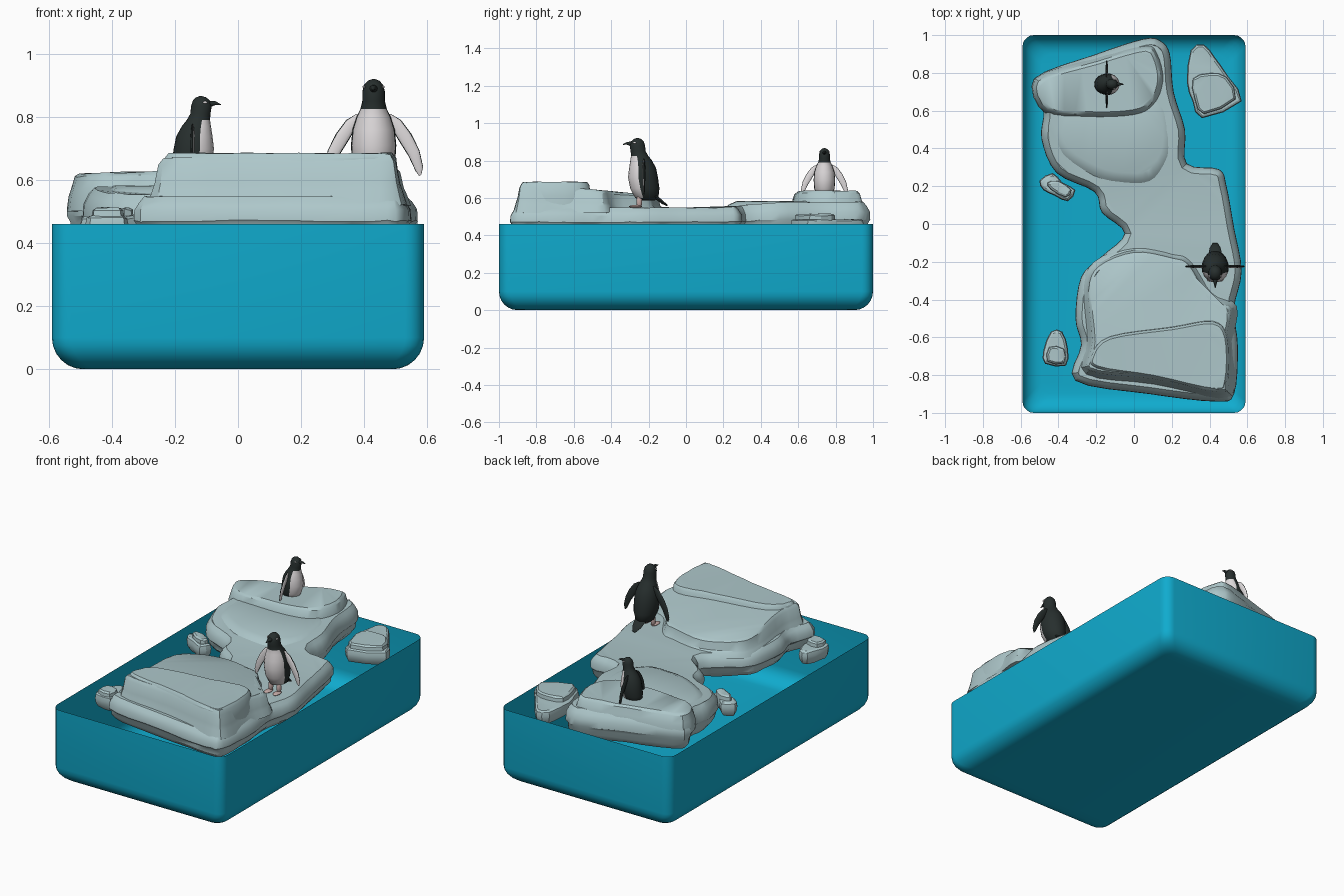
import bpy, bmesh, math, random
from mathutils import Vector

random.seed(4)
cube = bpy.data.objects.get("Cube")
if cube:
    bpy.data.objects.remove(cube)


def material(name, r, g, b):
    m = bpy.data.materials.new(name)
    m.use_nodes = True
    m.diffuse_color = (r, g, b, 1)
    m.node_tree.nodes["Principled BSDF"].inputs["Base Color"].default_value = (r, g, b, 1)
    return m


BLUE = material("pool blue", 0.005, 0.41, 0.62)
ICE = material("pale ice", 0.42, 0.57, 0.59)
BLACK = material("charcoal feathers", 0.02, 0.028, 0.027)
WHITE = material("white feathers", 0.74, 0.71, 0.72)
PINK = material("pink feet", 0.55, 0.4, 0.38)


def finish(bm, name, mats, angle=35, place=None, rule=None):
    """Turn a bmesh into a shaded object; rule picks the faces of the second colour."""
    bm.normal_update()
    if rule:
        for f in bm.faces:
            f.material_index = int(rule(f.calc_center_median(), f.normal))
    me = bpy.data.meshes.new(name)
    bm.to_mesh(me)
    bm.free()
    ob = bpy.data.objects.new(name, me)
    bpy.context.collection.objects.link(ob)
    for m in mats:
        me.materials.append(m)
    if place:
        ob.location, ob.rotation_euler.z, s = place
        ob.scale = (s, s, s)
    bpy.ops.object.select_all(action="DESELECT")
    ob.select_set(True)
    bpy.context.view_layer.objects.active = ob
    bpy.ops.object.shade_smooth_by_angle(angle=math.radians(angle))
    return ob


def loft(rings, bottom=True, top=True):
    """Skin a stack of counterclockwise rings."""
    bm = bmesh.new()
    rows = [[bm.verts.new(p) for p in ring] for ring in rings]
    n = len(rows[0])
    for a, b in zip(rows, rows[1:]):
        for i in range(n):
            j = (i + 1) % n
            bm.faces.new((a[i], a[j], b[j], b[i]))
    caps = []
    if bottom:
        caps.append(bm.faces.new(rows[0][::-1]))
    if top:
        caps.append(bm.faces.new(rows[-1]))
    bmesh.ops.triangulate(bm, faces=caps)
    return bm


# ---- pool: open tub with rounded corners and a rounded floor edge
def rounded_rect(inset, z, hx=0.59, hy=1.0, r=0.06):
    ring = []
    for k, (sx, sy) in enumerate(((1, 1), (-1, 1), (-1, -1), (1, -1))):
        for i in range(6):
            a = math.pi / 2 * (k + i / 5)
            ring.append(Vector((sx * (hx - inset - r) + r * math.cos(a),
                                sy * (hy - inset - r) + r * math.sin(a), z)))
    return ring


R = 0.1
steps = [math.pi / 2 * i / 6 for i in range(7)]
tub = [rounded_rect(R * (1 - math.sin(a)), R * (1 - math.cos(a))) for a in steps]
tub.append(rounded_rect(0, 0.46))
finish(loft(tub, top=False), "pool_tub", [BLUE])


# ---- ice: outlines in hundredths, smoothed and stacked with insets
def smooth_outline(pts, sub):
    pts = [Vector(p) / 100 for p in pts]
    n, out = len(pts), []
    for i in range(n):
        a, b, c, d = (pts[(i + k) % n] for k in (-1, 0, 1, 2))
        for s in range(sub):
            t = s / sub
            out.append(b + 0.5 * t * (c - a + t * (2 * a - 5 * b + 4 * c - d
                                                   + t * (3 * b - a - 3 * c + d))))
    return out


def inset_outline(pts, d):
    out = []
    for i, p in enumerate(pts):
        t = (pts[(i + 1) % len(pts)] - pts[i - 1]).normalized()
        out.append(p + Vector((-t.y, t.x)) * d)
    return out


def ice(name, pts, levels, sub=4, slope=lambda x, y: 0, rough=0.003, angle=32):
    """levels: (height, inset); the slope grows in towards the top level."""
    base = smooth_outline(pts, sub)
    rings = []
    for k, (z, d) in enumerate(levels):
        w = k / (len(levels) - 1)
        rings.append([Vector((p.x, p.y, z + w * slope(p.x, p.y) + random.uniform(-rough, rough)))
                      for p in inset_outline(base, d)])
    finish(loft(rings), name, [ICE], angle)


def rise(x, y):
    t = min(max((y - 0.15) / 0.4, 0), 1)
    return 0.03 * t * t * (3 - 2 * t)


floe = [(-31, -83), (8, -90), (43, -94), (53, -90), (55, -65), (53, -45), (57, -25), (53, -2),
        (49, 20), (45, 29), (28, 32), (27, 50), (21, 70), (19, 90), (14, 97), (5, 98),
        (-20, 90), (-53, 77), (-48, 60), (-49, 45), (-41, 27), (-21, 17), (-17, 6),
        (-5, -5), (-17, -17), (-28, -28), (-31, -50), (-28, -64)]
ice("ice_floe", floe, [(0.40, 0.04), (0.43, 0.015), (0.455, 0.012), (0.47, 0), (0.505, 0.002),
                       (0.53, 0.018), (0.548, 0.035)], slope=rise)

front_shelf = [(-25, -79), (10, -84), (45, -91), (52, -85), (51, -62), (53, -44), (41, -37),
               (30, -20), (20, -16), (0, -13), (-20, -21), (-26, -35), (-24, -62)]
ice("front_shelf", front_shelf,
    [(0.52, -0.015), (0.56, 0), (0.575, 0.008), (0.63, 0.02), (0.645, 0.035)],
    slope=lambda x, y: -0.1 * (y + 0.5))

front_summit = [(-23, -69), (-13, -59), (20, -54), (42, -51), (50, -60), (50, -83), (43, -89),
                (10, -82), (-20, -77)]
ice("front_summit", front_summit[::-1], [(0.56, -0.005), (0.61, 0.0), (0.67, 0.008), (0.685, 0.02)],
    rough=0.002)

rear_slope = [(-43, 40), (-22, 24), (-2, 20), (12, 23), (22, 40), (19, 65), (0, 75), (-42, 70)]
ice("rear_slope", rear_slope, [(0.535, 0), (0.565, 0.03), (0.582, 0.07)], rough=0.001)

rear_shelf = [(-52, 77), (-47, 59), (-25, 56), (0, 57), (11, 63), (16, 76), (13, 90), (6, 95), (-20, 88)]
ice("rear_shelf", rear_shelf, [(0.5, -0.005), (0.55, 0), (0.575, 0.008), (0.615, 0.02), (0.626, 0.035)],
    slope=lambda x, y: 0.03 * (x + 0.3))

# ---- small drifting chunks, each a low slab with a second step
chunks = {
    "rear": ([(30, 92), (28, 75), (31, 65), (36, 56), (57, 65), (50, 78), (43, 88), (37, 95)],
             [(31, 77), (32, 66), (37, 58), (54, 66), (49, 78), (40, 80)]),
    "side": ([(-50, 23), (-48, 18), (-42, 15), (-35, 12), (-31, 18), (-38, 22), (-43, 27)],
             [(-46, 22), (-44, 18), (-36, 14), (-33, 18), (-40, 23)]),
    "front": ([(-47, -74), (-36, -75), (-35, -66), (-38, -57), (-44, -57), (-48, -67)],
              [(-46, -73), (-37, -74), (-37, -66), (-45, -65)]),
}
for place, (low, high) in chunks.items():
    ice(place + "_chunk_base", low, [(0.40, 0.02), (0.425, 0.005), (0.455, 0), (0.478, 0.005), (0.485, 0.015)],
        sub=2, angle=25)
    ice(place + "_chunk_step", high, [(0.47, 0), (0.505, 0.004), (0.513, 0.014)], sub=2, angle=25)


# ---- penguins, built facing the front with the feet at z = 0
def ellipse(centre, u, v, n=20):
    return [centre + u * math.cos(2 * math.pi * i / n) + v * math.sin(2 * math.pi * i / n)
            for i in range(n)]


def blob(centre, size):
    bm = bmesh.new()
    bmesh.ops.create_uvsphere(bm, u_segments=12, v_segments=8, radius=1)
    bmesh.ops.scale(bm, vec=size, verts=bm.verts)
    bmesh.ops.translate(bm, vec=centre, verts=bm.verts)
    return bm


def spike(points, radii, flat=1.0):
    """Tapered rod running along y."""
    return loft([ellipse(Vector(p), Vector((r, 0, 0)), Vector((0, 0, r * flat)), 10)[::-1]
                 for p, r in zip(points, radii)])


def penguin(name, place):
    X, Y = Vector((1, 0, 0)), Vector((0, 1, 0))
    # height, forward shift, half width, half depth
    body = [(0.035, 0.03, 0.02, 0.03), (0.05, 0.02, 0.05, 0.062), (0.1, 0.01, 0.068, 0.078),
            (0.16, 0, 0.072, 0.08), (0.21, -0.002, 0.067, 0.072), (0.25, -0.01, 0.054, 0.058),
            (0.275, -0.018, 0.042, 0.046), (0.3, -0.026, 0.036, 0.04), (0.33, -0.03, 0.036, 0.041),
            (0.352, -0.03, 0.03, 0.034), (0.365, -0.029, 0.018, 0.02), (0.37, -0.028, 0.004, 0.005)]
    rings = [ellipse(Vector((0, y, z)), X * rx, Y * ry) for z, y, rx, ry in body]
    finish(loft(rings), name + "_body", [BLACK, WHITE], 60, place,
           lambda c, n: n.y < -0.3 and c.z < 0.265)
    finish(spike([(0, -0.06, 0.338), (0, -0.085, 0.342), (0, -0.108, 0.336)], [0.014, 0.008, 0.002]),
           name + "_beak", [BLACK], 50, place)
    finish(spike([(0, 0.13, 0.01), (0, 0.1, 0.03), (0, 0.05, 0.07)], [0.012, 0.03, 0.04], 0.4),
           name + "_tail", [BLACK], 50, place)
    for side, s in (("left", 1), ("right", -1)):
        # flipper hangs outward, flat towards the front
        path = [(0.045, 0.255, 0.01), (0.07, 0.23, 0.02), (0.1, 0.185, 0.023),
                (0.128, 0.135, 0.02), (0.145, 0.085, 0.014), (0.148, 0.065, 0.004)]
        wide = Vector((s * 0.85, 0, 0.5))
        rings = [ellipse(Vector((s * x, 0.005, z)), wide * r, Y * (r * 0.35), 12) for x, z, r in path]
        bm = loft(rings)
        bmesh.ops.recalc_face_normals(bm, faces=bm.faces)
        finish(bm, f"{name}_{side}_flipper", [BLACK, WHITE], 50, place, lambda c, n: n.y < -0.85)
        finish(blob((s * 0.031, -0.045, 0.345), (0.004, 0.009, 0.005)),
               f"{name}_{side}_eye_patch", [WHITE], 60, place)
        finish(blob((s * 0.028, -0.02, 0.03), (0.014, 0.016, 0.035)),
               f"{name}_{side}_leg", [PINK], 60, place)
        finish(blob((s * 0.03, -0.04, 0.004), (0.02, 0.035, 0.008)),
               f"{name}_{side}_foot", [PINK], 60, place)


penguin("front_penguin", ((0.43, -0.23, 0.55), 0, 1))
penguin("rear_penguin", ((-0.14, 0.74, 0.57), math.pi / 2, 0.8))
